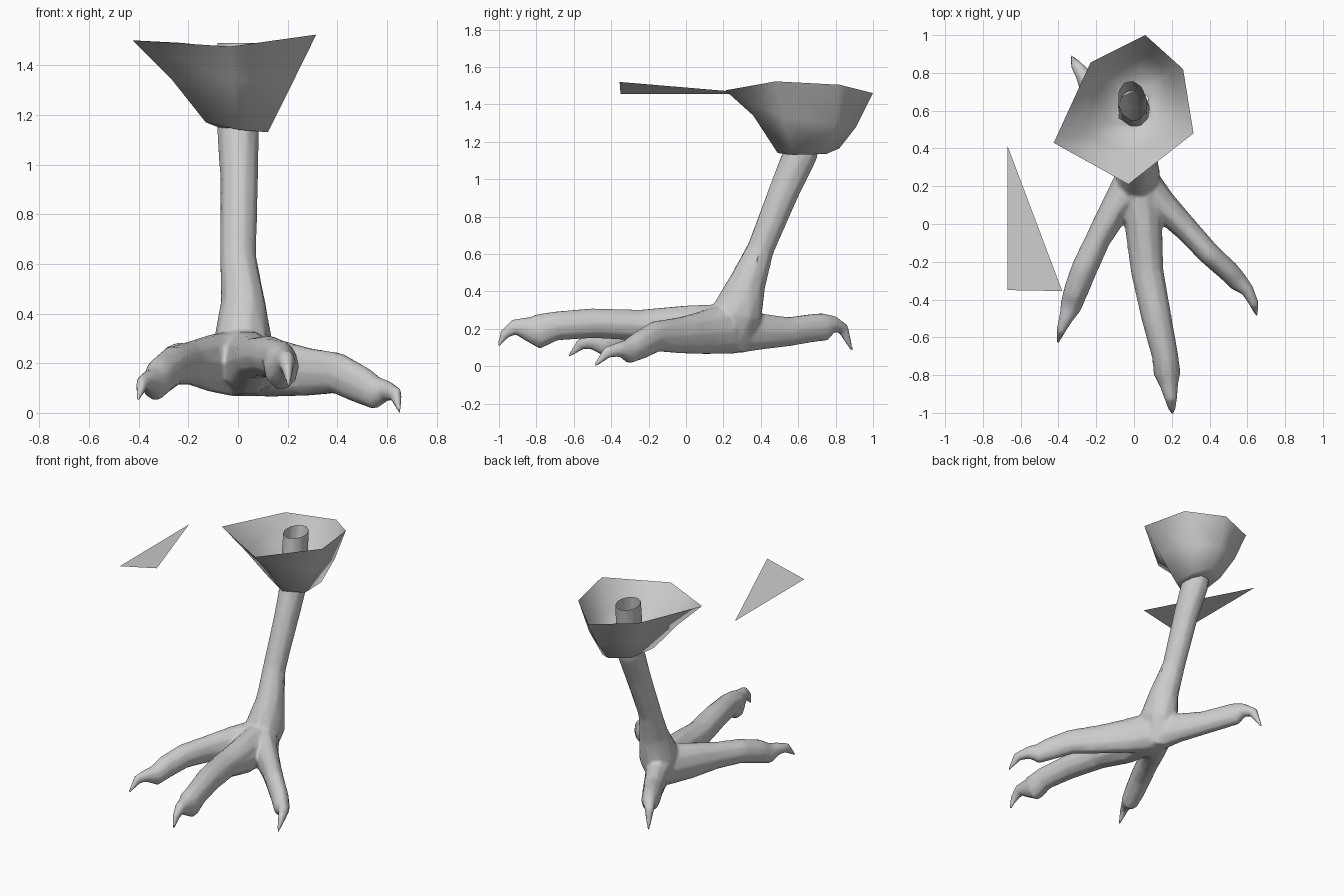
import bpy, bmesh, math
from mathutils import Vector

UP = Vector((0, 0, 1))


def new_object(name, bm):
    mesh = bpy.data.meshes.new(name)
    bm.to_mesh(mesh)
    bm.free()
    ob = bpy.data.objects.new(name, mesh)
    bpy.context.collection.objects.link(ob)
    return ob


def bridge(bm, rings):
    n = len(rings[0])
    for a, b in zip(rings, rings[1:]):
        for i in range(n):
            j = (i + 1) % n
            bm.faces.new((a[i], a[j], b[j], b[i]))


def limb(bm, path, sides=10):
    """Closed loft; each path entry is x, y, z, half width, half height."""
    pts = [Vector(p[:3]) for p in path]
    rings = []
    for i, p in enumerate(path):
        t = (pts[min(i + 1, len(pts) - 1)] - pts[max(i - 1, 0)]).normalized()
        side = t.cross(UP).normalized()
        up = side.cross(t)
        rings.append([bm.verts.new(pts[i] + side * p[3] * math.cos(a) + up * p[4] * math.sin(a))
                      for a in (2 * math.pi * k / sides for k in range(sides))])
    bridge(bm, rings)
    bm.faces.new(rings[0][::-1])
    bm.faces.new(rings[-1])


# Leg and toes: overlapping lofts, fused into one skin below
bm = bmesh.new()
shank = [(.01, .23, .09, .07, .09), (.02, .27, .28, .12, .14), (.02, .33, .45, .09, .1),
         (0, .4, .63, .074, .074), (.005, .53, .95, .077, .085),
         (0, .61, 1.13, .085, .095), (-.01, .66, 1.56, .075, .11)]
middle_toe = [(.02, .25, .2, .12, .14), (.05, 0, .2, .1, .13), (.07, -.25, .22, .087, .085),
              (.12, -.5, .23, .08, .082), (.165, -.7, .215, .07, .08), (.175, -.79, .185, .072, .095),
              (.185, -.85, .2, .05, .065), (.195, -.92, .21, .035, .042),
              (.2, -.97, .17, .022, .028), (.205, -1.005, .105, .007, .007)]
right_toe = [(.03, .22, .2, .11, .14), (.15, .1, .18, .08, .12), (.28, -.03, .165, .065, .1),
             (.4, -.16, .16, .06, .085), (.5, -.25, .11, .057, .077), (.555, -.31, .08, .052, .067),
             (.6, -.35, .09, .035, .042), (.635, -.42, .075, .026, .032), (.652, -.49, .0, .007, .007)]
left_toe = [(0, .22, .2, .11, .14), (-.1, .08, .2, .08, .12), (-.19, -.08, .2, .067, .09),
            (-.26, -.23, .19, .07, .08), (-.31, -.36, .15, .065, .077), (-.335, -.44, .115, .057, .067),
            (-.36, -.5, .13, .038, .042), (-.385, -.56, .12, .026, .032), (-.402, -.63, .05, .007, .007)]
back_toe = [(.01, .25, .2, .1, .14), (-.05, .4, .185, .075, .1), (-.13, .55, .185, .066, .08),
            (-.21, .68, .205, .062, .077), (-.24, .74, .21, .057, .077), (-.27, .79, .225, .042, .046),
            (-.305, .84, .2, .03, .032), (-.332, .89, .08, .007, .007)]
for path in (shank, middle_toe, right_toe, left_toe, back_toe):
    limb(bm, path)
bmesh.ops.recalc_face_normals(bm, faces=bm.faces)
source = new_object("foot_source", bm)
remesh = source.modifiers.new("Fuse", 'REMESH')
remesh.mode = 'VOXEL'
remesh.voxel_size = 0.011
soften = source.modifiers.new("Soften", 'SMOOTH')
soften.factor = 0.5
soften.iterations = 4
reduce = source.modifiers.new("Reduce", 'DECIMATE')
reduce.ratio = 0.12
bpy.context.view_layer.update()
graph = bpy.context.evaluated_depsgraph_get()
bm = bmesh.new()
bm.from_mesh(bpy.data.meshes.new_from_object(source.evaluated_get(graph)))
bpy.data.objects.remove(source)
# Cut the top of the leg open
bmesh.ops.bisect_plane(bm, geom=bm.verts[:] + bm.edges[:] + bm.faces[:],
                       plane_co=(0, 0, 1.49), plane_no=(0, 0, 1), clear_outer=True)
foot = new_object("clawed_foot", bm)
foot.data.shade_smooth()

# Flared open cuff around the top of the leg
bm = bmesh.new()
rings = [
    [(.02, .71, 1.16), (.075, .67, 1.14), (.075, .57, 1.14), (0, .52, 1.14), (-.08, .56, 1.15), (-.07, .67, 1.16)],
    [(.03, .82, 1.165), (.12, .75, 1.135), (.12, .57, 1.13), (0, .49, 1.14), (-.13, .54, 1.17), (-.1, .75, 1.17)],
    [(.04, .91, 1.28), (.19, .8, 1.3), (.22, .52, 1.33), (-.02, .36, 1.34), (-.265, .48, 1.34), (-.18, .8, 1.32)],
    [(.06, 1, 1.46), (.26, .82, 1.505), (.315, .48, 1.523), (-.03, .21, 1.475), (-.425, .43, 1.5), (-.23, .855, 1.49)],
]
bridge(bm, [[bm.verts.new(p) for p in r] for r in rings])
bmesh.ops.recalc_face_normals(bm, faces=bm.faces)
cuff = new_object("flared_cuff", bm)
cuff.data.shade_smooth()

# Loose triangular scrap beside the cuff
bm = bmesh.new()
bm.faces.new([bm.verts.new(p) for p in
              ((-.67, .415, 1.455), (-.67, -.35, 1.455), (-.38, -.355, 1.52))])
new_object("loose_triangle", bm)
